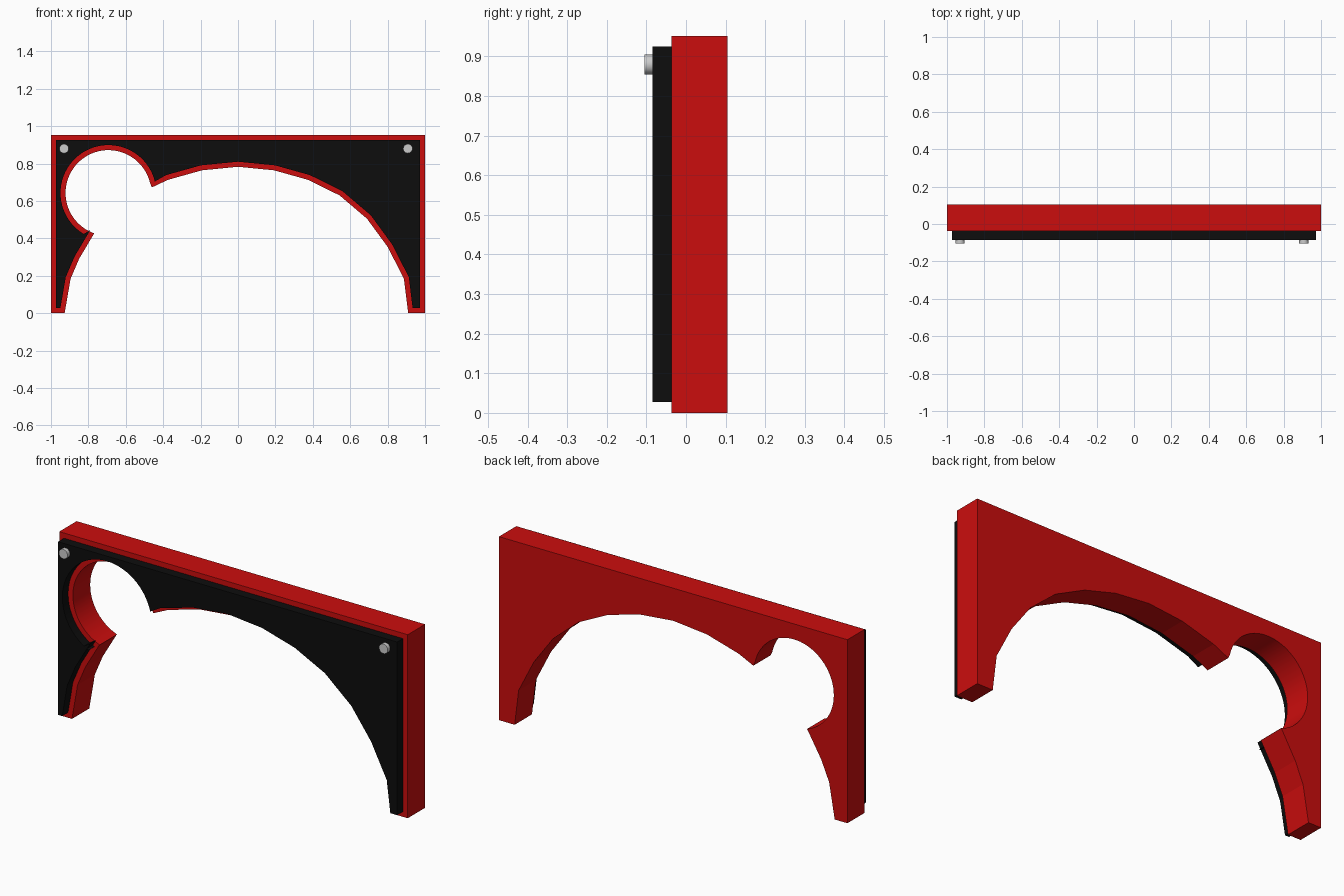
import bpy, bmesh, math
from mathutils import Vector

if "Cube" in bpy.data.objects:
    bpy.data.objects.remove(bpy.data.objects["Cube"])


def material(name, color):
    m = bpy.data.materials.new(name)
    m.diffuse_color = color
    m.use_nodes = True
    m.node_tree.nodes["Principled BSDF"].inputs["Base Color"].default_value = m.diffuse_color
    return m


def inset(points, d):
    """Mitred inward offset of a counter-clockwise outline."""
    out = []
    for i, p in enumerate(points):
        a = (p - points[i - 1]).normalized()
        b = (points[(i + 1) % len(points)] - p).normalized()
        na, nb = Vector((-a.y, a.x)), Vector((-b.y, b.x))
        out.append(p + (na + nb) * d / (1 + na.dot(nb)))
    return out


def slab(name, points, y0, y1, mat):
    """Extrude an x/z outline from y0 to y1."""
    bm = bmesh.new()
    face = bm.faces.new([bm.verts.new((p.x, y0, p.y)) for p in points])
    ext = bmesh.ops.extrude_face_region(bm, geom=[face])
    verts = [g for g in ext["geom"] if isinstance(g, bmesh.types.BMVert)]
    bmesh.ops.translate(bm, verts=verts, vec=(0, y1 - y0, 0))
    bmesh.ops.recalc_face_normals(bm, faces=bm.faces)
    me = bpy.data.meshes.new(name)
    bm.to_mesh(me)
    bm.free()
    me.materials.append(mat)
    ob = bpy.data.objects.new(name, me)
    bpy.context.collection.objects.link(ob)
    smooth(ob, 7)


def smooth(ob, degrees):
    bpy.ops.object.select_all(action='DESELECT')
    ob.select_set(True)
    bpy.context.view_layer.objects.active = ob
    bpy.ops.object.shade_smooth_by_angle(angle=math.radians(degrees))


# Outline: outer rectangle, faceted arch and round side opening
arch = [(0.91, 0), (0.887, 0.185), (0.80, 0.355), (0.69, 0.505), (0.543, 0.63),
        (0.375, 0.713), (0.193, 0.764), (0, 0.783), (-0.193, 0.764),
        (-0.375, 0.713), (-0.46, 0.673)]
steps = 48
hole = []
for i in range(steps + 1):
    t = math.radians(8 + (251 - 8) * i / steps)
    hole.append((-0.693 + 0.229 * math.cos(t), 0.643 + 0.229 * math.sin(t)))
left_leg = [(-0.77, 0.425), (-0.85, 0.29), (-0.895, 0.185), (-0.927, 0)]
outline = [(1, 0), (1, 0.952), (-1, 0.952), (-1, 0)]
outline += left_leg[::-1] + hole[:0:-1] + arch[::-1]
outline = [Vector(p) for p in outline]

# Red backing body and black front plate
slab("arch_body", outline, -0.037, 0.105, material("red", (0.6, 0.004, 0.004, 1)))
slab("front_plate", inset(outline, 0.027), -0.085, -0.037,
     material("black", (0.004, 0.004, 0.004, 1)))

# Grey bolts in the upper corners
for side, x in (("left", -0.93), ("right", 0.908)):
    bpy.ops.mesh.primitive_cylinder_add(vertices=24, radius=0.025, depth=0.03,
                                        location=(x, -0.09, 0.88),
                                        rotation=(math.pi / 2, 0, 0))
    bolt = bpy.context.object
    bolt.name = side + "_bolt"
    smooth(bolt, 30)
